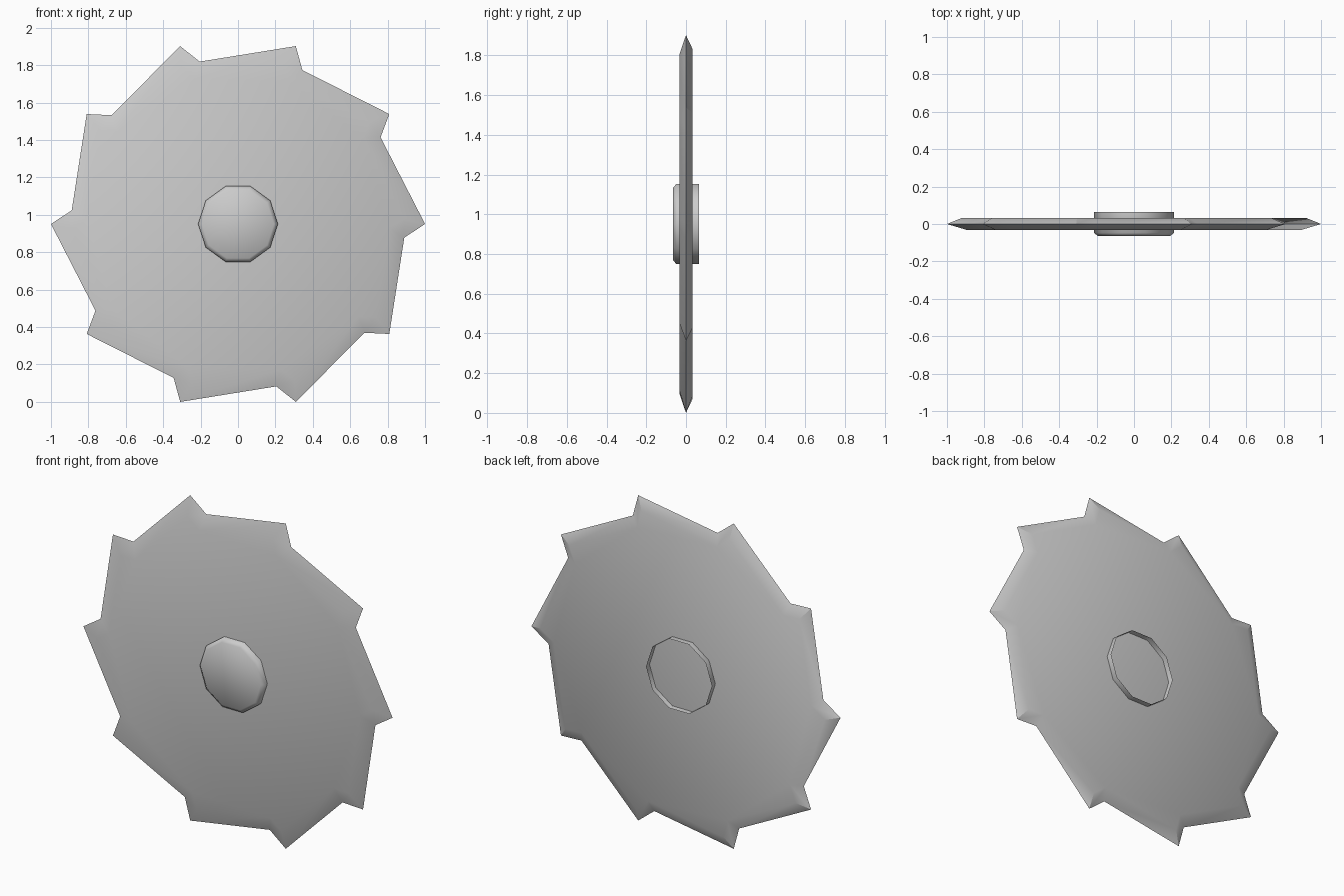
import bpy, bmesh
from math import cos, sin, radians
from mathutils import Vector

if "Cube" in bpy.data.objects:
    bpy.data.objects.remove(bpy.data.objects["Cube"])

CZ = 0.951   # height of the blade centre
TEETH = 10


def polar(r, deg):
    return Vector((r * cos(radians(deg)), r * sin(radians(deg))))


def inset(pts, d):
    """Mitred inward offset of a counter-clockwise outline."""
    out = []
    for i, p in enumerate(pts):
        a = (p - pts[i - 1]).normalized()
        b = (pts[(i + 1) % len(pts)] - p).normalized()
        na, nb = Vector((-a.y, a.x)), Vector((-b.y, b.x))
        out.append(p + (na + nb) * d / (1 + na.dot(nb)))
    return out


def loft(name, rings, cap_back, angle):
    """Skin (outline, y) rings from front to back, capping the ends."""
    bm = bmesh.new()
    loops = [[bm.verts.new((p.x, y, p.y + CZ)) for p in pts] for pts, y in rings]
    n = len(loops[0])
    bm.faces.new(loops[0])
    for a, b in zip(loops, loops[1:]):
        for i in range(n):
            j = (i + 1) % n
            bm.faces.new((a[j], a[i], b[i], b[j]))
    if cap_back:
        bm.faces.new(loops[-1][::-1])
    me = bpy.data.meshes.new(name)
    bm.to_mesh(me)
    bm.free()
    ob = bpy.data.objects.new(name, me)
    bpy.context.collection.objects.link(ob)
    bpy.ops.object.select_all(action='DESELECT')
    ob.select_set(True)
    bpy.context.view_layer.objects.active = ob
    bpy.ops.object.shade_smooth_by_angle(angle=radians(angle))
    return ob


# Toothed blade with a sharpened rim, wider bevel on the front
outline = []
for k in range(TEETH):
    outline += [polar(0.892, 36 * k - 4.7), polar(1.0, 36 * k)]
loft("saw_blade", [(inset(outline, 0.085), -0.033), (outline, 0.0),
                   (inset(outline, 0.062), 0.033)], True, 30)


# Ten-sided hub: chamfered cap in front, open collar behind
def decagon(r):
    return [polar(r, 36 * k) for k in range(TEETH)]


loft("hub", [(decagon(0.192), -0.065), (decagon(0.213), -0.048),
             (decagon(0.213), 0.065)], False, 50)
